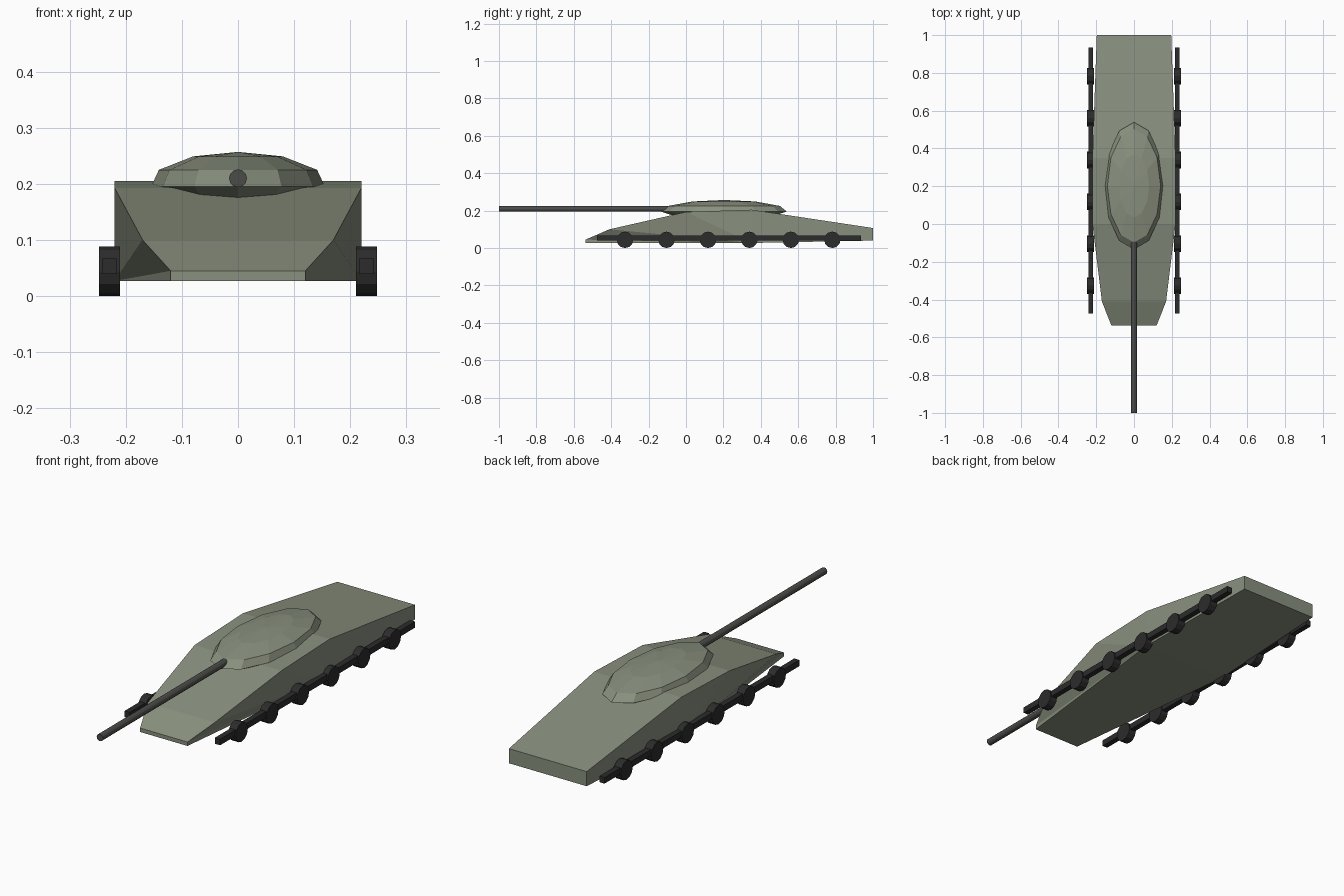
import bpy, bmesh
from math import cos, sin, pi

if "Cube" in bpy.data.objects:
    bpy.data.objects.remove(bpy.data.objects["Cube"])


def material(name, rgb):
    m = bpy.data.materials.new(name)
    m.diffuse_color = (*rgb, 1)
    m.use_nodes = True
    m.node_tree.nodes["Principled BSDF"].inputs["Base Color"].default_value = m.diffuse_color
    return m


GREEN = material("olive", (0.25, 0.28, 0.21))
STEEL = material("gun_steel", (0.07, 0.07, 0.065))
RUBBER = material("rubber", (0.025, 0.025, 0.025))


def make_object(name, bm, mat):
    bmesh.ops.recalc_face_normals(bm, faces=bm.faces[:])
    mesh = bpy.data.meshes.new(name)
    bm.to_mesh(mesh)
    bm.free()
    mesh.materials.append(mat)
    ob = bpy.data.objects.new(name, mesh)
    bpy.context.collection.objects.link(ob)
    return ob


def cylinder(name, loc, radius, depth, axis, sides, mat):
    rot = (0, pi / 2, 0) if axis == 'X' else (pi / 2, 0, 0)
    bpy.ops.mesh.primitive_cylinder_add(vertices=sides, radius=radius, depth=depth,
                                        location=loc, rotation=rot)
    ob = bpy.context.object
    ob.name = name
    ob.data.materials.append(mat)


# Hull: wedge-shaped deck over a kite-like floor, (half width, y, z)
deck = [(0.12, -0.537, 0.045), (0.17, -0.41, 0.10), (0.22, 0.0, 0.193),
        (0.22, 0.35, 0.205), (0.197, 1.0, 0.107)]
floor = [(0.12, -0.537, 0.027), (0.22, 0.35, 0.027), (0.197, 1.0, 0.04)]
bm = bmesh.new()
top = {s: [bm.verts.new((s * x, y, z)) for x, y, z in deck] for s in (1, -1)}
bot = {s: [bm.verts.new((s * x, y, z)) for x, y, z in floor] for s in (1, -1)}
for rows in (top, bot):
    for i in range(len(rows[1]) - 1):
        bm.faces.new((rows[1][i], rows[1][i + 1], rows[-1][i + 1], rows[-1][i]))
for end in (0, -1):
    bm.faces.new((top[1][end], top[-1][end], bot[-1][end], bot[1][end]))
for s in (1, -1):
    t, b = top[s], bot[s]
    bm.faces.new((b[0], t[0], b[1]))
    for i in range(3):
        bm.faces.new((t[i], t[i + 1], b[1]))
    bm.faces.new((t[3], t[4], b[2], b[1]))
make_object("hull", bm, GREEN)

# Turret: twelve-sided stretched dome, rings of (half width, half length, z)
rings = [(0.113, 0.245, 0.165), (0.155, 0.337, 0.195),
         (0.141, 0.30, 0.225), (0.08, 0.168, 0.249)]
N = 12
bm = bmesh.new()
loops = [[bm.verts.new((a * sin(2 * pi * i / N), 0.202 + b * cos(2 * pi * i / N), z))
          for i in range(N)] for a, b, z in rings]
apex = bm.verts.new((0, 0.202, 0.257))
for lo, hi in zip(loops, loops[1:]):
    for i in range(N):
        j = (i + 1) % N
        bm.faces.new((lo[i], lo[j], hi[j], hi[i]))
for i in range(N):
    bm.faces.new((loops[-1][i], loops[-1][(i + 1) % N], apex))
bm.faces.new(loops[0])
make_object("turret", bm, GREEN)

# Gun barrel
cylinder("gun_barrel", (0, -0.52, 0.21), 0.016, 0.96, 'Y', 12, STEEL)

# Running gear on both sides: one track bar and six road wheels
for side, s in (("right", 1), ("left", -1)):
    bpy.ops.mesh.primitive_cube_add(size=1, location=(s * 0.229, 0.23, 0.053))
    bar = bpy.context.object
    bar.name = f"{side}_track_bar"
    bar.scale = (0.026, 1.41, 0.028)
    bar.data.materials.append(RUBBER)
    for k in range(6):
        cylinder(f"{side}_road_wheel_{k + 1}", (s * 0.229, -0.326 + 0.2217 * k, 0.044),
                 0.044, 0.037, 'X', 12, RUBBER)
